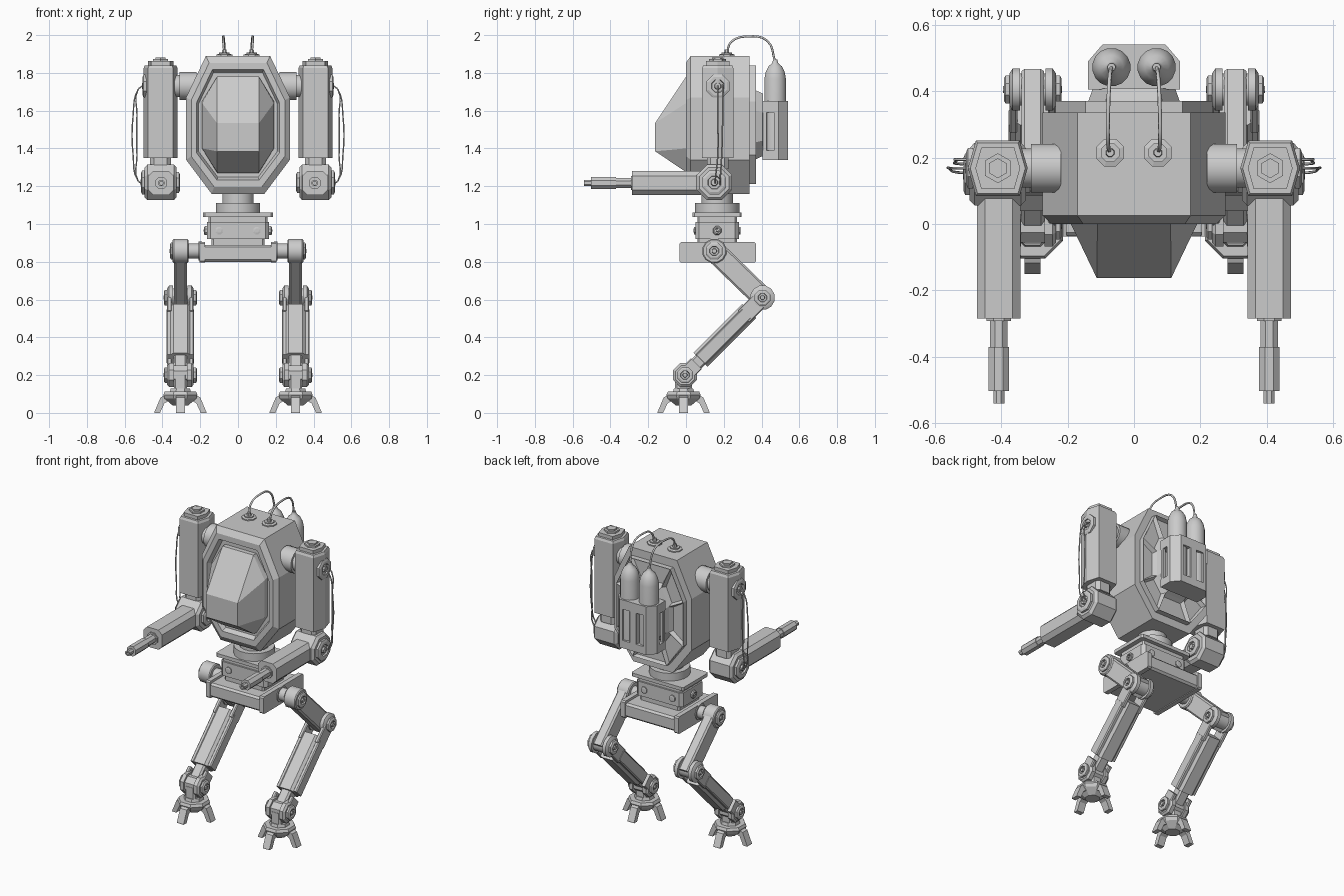
import bpy, bmesh
from math import sin, cos, pi, radians
from mathutils import Vector as V

if "Cube" in bpy.data.objects:
    bpy.data.objects.remove(bpy.data.objects["Cube"])

X, Y, Z = V((1, 0, 0)), V((0, 1, 0)), V((0, 0, 1))


def finish(name, bm, mirror=False, smooth=False):
    bmesh.ops.recalc_face_normals(bm, faces=bm.faces)
    me = bpy.data.meshes.new(name)
    bm.to_mesh(me)
    bm.free()
    if smooth:
        me.shade_smooth()
        me.set_sharp_from_angle(angle=radians(35))
    ob = bpy.data.objects.new(name, me)
    bpy.context.collection.objects.link(ob)
    if mirror:
        ob.modifiers.new("mirror", 'MIRROR')
    return ob


def ngon(n, r, turn=0.5):
    return [(r * cos(2 * pi * (i + turn) / n), r * sin(2 * pi * (i + turn) / n)) for i in range(n)]


def rect(w, h, c=0.015):
    """Chamfered rectangle, half sizes w and h."""
    return [(w, h - c), (w - c, h), (c - w, h), (-w, h - c), (-w, c - h), (c - w, -h), (w - c, -h), (w, c - h)]


def loft(origin, d, stations):
    """Skin profiles placed at distances along direction d."""
    o, d = V(origin), V(d).normalized()
    u = Y if abs(d.x) > 0.9 else X
    v = d.cross(u)
    bm = bmesh.new()
    rings = [[bm.verts.new(o + d * t + u * a + v * b) for a, b in prof] for t, prof in stations]
    for r0, r1 in zip(rings, rings[1:]):
        for i in range(len(r0)):
            j = (i + 1) % len(r0)
            bm.faces.new((r0[i], r0[j], r1[j], r1[i]))
    bm.faces.new(rings[0])
    bm.faces.new(rings[-1])
    return bm


def sweep(name, origin, d, stations, mirror=False, smooth=False):
    return finish(name, loft(origin, d, stations), mirror, smooth)


def turned(name, origin, d, steps, n=8, mirror=False):
    return sweep(name, origin, d, [(t, ngon(n, r)) for t, r in steps], mirror, n > 11)


def beam(name, p0, p1, w, h, c=0.015, mirror=True):
    d = V(p1) - V(p0)
    return sweep(name, p0, d, [(0, rect(w, h, c)), (d.length, rect(w, h, c))], mirror)


def box(name, x, y, z, c=0.01, mirror=False):
    """Box from ranges, vertical edges chamfered."""
    return beam(name, ((x[0] + x[1]) / 2, (y[0] + y[1]) / 2, z[0]), ((x[0] + x[1]) / 2, (y[0] + y[1]) / 2, z[1]),
                (x[1] - x[0]) / 2, (y[1] - y[0]) / 2, c, mirror)


def hub(name, origin, r, side=1):
    """Stepped round joint cover with a sunken centre."""
    turned(name, origin, X * side, [(0, r), (0.015, r), (0.02, r * .8), (0.02, r * .55), (0.008, r * .5),
                                   (0.008, r * .3), (0.022, r * .25)], 8, True)


def cable(name, pts, r, mirror=True):
    cu = bpy.data.curves.new(name, 'CURVE')
    cu.dimensions, cu.bevel_depth, cu.bevel_resolution, cu.resolution_u = '3D', r, 1, 4
    cu.use_fill_caps = True
    sp = cu.splines.new('BEZIER')
    sp.bezier_points.add(len(pts) - 1)
    for bp, p in zip(sp.bezier_points, pts):
        bp.co = p
        bp.handle_left_type = bp.handle_right_type = 'AUTO'
    ob = bpy.data.objects.new(name, cu)
    bpy.context.collection.objects.link(ob)
    if mirror:
        ob.modifiers.new("mirror", 'MIRROR')


# Cabin hull with a recessed front frame
half = [(.17, 1.89), (.275, 1.67), (.275, 1.34), (.14, 1.16)]
outline = half + [(-x, z) for x, z in reversed(half)]


def hull(s):
    return [(x * s, (1.525 - z) * s) for x, z in outline]


sweep("cabin_hull", (0, 0, 1.525), Y, [(.03, hull(.76)), (.0, hull(.8)), (0, hull(.9)), (.025, hull(1)), (.335, hull(1))])

# Faceted canopy
bm = bmesh.new()
pts = [(.11, .03, 1.78), (.19, .03, 1.65), (.19, .03, 1.4), (.11, .03, 1.27), (.11, 0, 1.78), (.19, 0, 1.64),
       (.19, 0, 1.40), (.11, 0, 1.275), (.112, -.1, 1.62), (.112, -.163, 1.535), (.112, -.163, 1.385)]
for x, y, z in pts:
    for s in (1, -1):
        bm.verts.new((s * x, y, z))
bmesh.ops.convex_hull(bm, input=bm.verts)
bmesh.ops.dissolve_limit(bm, angle_limit=.02, verts=bm.verts, edges=bm.edges)
finish("canopy", bm)

# Back plate with a ring of sunken panels, and the tank mount in its middle
bm = loft((0, 0, 1.525), Y, [(.33, hull(.86)), (.37, hull(.86)), (.37, hull(.5)), (.408, hull(.45))])
bmesh.ops.recalc_face_normals(bm, faces=bm.faces)
ring = [f for f in bm.faces if len(f.verts) == 4 and f.normal.y > .95]
bmesh.ops.inset_individual(bm, faces=ring, thickness=.016, depth=-.025)
finish("back_plate", bm)

# Twin tanks in a caged holder, with hoses to the roof
sweep("tank", (.068, .472, 0), Z, [(z, ngon(16, r)) for z, r in
      [(1.35, .058), (1.77, .058), (1.805, .051), (1.835, .036), (1.85, .018), (1.865, .012), (1.872, .012)]], True, True)
cage = [(.138, .405), (.138, .49), (.095, .54), (-.095, .54), (-.138, .49), (-.138, .405)]
for name, z0, z1 in (("holder_base", 1.34, 1.39), ("holder_band", 1.59, 1.65)):
    sweep(name, (0, 0, 0), Z, [(z0, cage), (z1, cage)])
sweep("holder_corner", (0, 0, 0), Z, [(z, [(.138, .465), (.138, .49), (.095, .54), (.075, .54), (.075, .525)])
                                       for z in (1.38, 1.6)], True)
box("holder_middle_post", (-.025, .025), (.41, .54), (1.38, 1.6), .004)
box("holder_rear_post", (.118, .138), (.405, .43), (1.38, 1.6), .003, True)
turned("hose_port", (.072, .215, 1.885), Z, [(0, .045), (.012, .045), (.016, .03), (.022, .03), (.022, .014), (.04, .012)], 8, True)
cable("hose", [(.072, .215, 1.9), (.078, .24, 1.965), (.078, .33, 1.993), (.074, .43, 1.97), (.068, .472, 1.86)], .006)

# Neck and waist
turned("neck", (0, .165, 1.05), Z, [(0, .12), (.06, .12), (.06, .085), (.13, .085)], 16)
box("waist_plate", (-.185, .185), (.035, .295), (1.038, 1.06))
box("waist_collar", (-.155, .155), (.06, .27), (1.0, 1.045))
box("waist_block", (-.165, .165), (.05, .28), (.92, 1.01), .02)
box("waist_foot", (-.14, .14), (.06, .27), (.88, .925))
hub("waist_bolt", (.16, .165, .965), .025)
for y, d in ((.055, -Y), (.275, Y)):
    turned("waist_stud", (.1, y, .965), d, [(0, .022), (.012, .022), (.014, .012)], 8, True)

# Pelvis
beam("pelvis", (-.185, .168, .845), (.185, .168, .845), .195, .045, .012, False)
beam("pelvis_side_plate", (.175, .168, .85), (.205, .168, .85), .202, .055, .008)

# Arms
axis_x, arm_y = .41, .168
hexa = [(.066, .083), (-.066, .083), (-.09, 0), (-.066, -.083), (.066, -.083), (.09, 0)]


def hexs(s):
    return [(a * s, b * s) for a, b in hexa]


turned("shoulder_axle", (.22, arm_y, 1.73), X, [(0, .075), (.09, .075), (.09, .06), (.125, .06)], 16, True)
sweep("upper_arm", (axis_x, arm_y, 0), Z, [(1.35, hexs(1)), (1.825, hexs(1)), (1.84, hexs(.92)), (1.84, hexs(.75)),
                                           (1.862, hexs(.75))], True)
turned("upper_arm_cap", (axis_x, arm_y, 1.86), Z, [(0, .045), (.013, .045), (.013, .03), (.022, .03)], 6, True)
hub("shoulder_hub", (.485, arm_y, 1.73), .066)
box("elbow_stem", (.355, .465), (.11, .225), (1.29, 1.36), .02, True)
turned("elbow", (.325, .15, 1.22), X, [(0, .085), (.015, .102), (.155, .102), (.17, .085)], 8, True)
hub("elbow_hub", (.493, .15, 1.22), .068)
hub("elbow_inner_hub", (.328, .15, 1.22), .06, -1)
sweep("forearm", (.407, .08, 1.217), -Y, [(0, rect(.066, .063, .025)), (.365, rect(.066, .063, .025))], True)
turned("gun_barrel", (.407, -.28, 1.217), -Y, [(0, .04), (.012, .04), (.012, .029), (.09, .029), (.09, .034), (.222, .034),
       (.222, .018), (.26, .018), (.26, .01), (.235, .01)], 8, True)
for dy, out in ((0, .555), (.026, .535)):
    cable("arm_cable", [(.5, arm_y + dy, 1.735), (.53, arm_y + dy, 1.71), (out, arm_y + dy, 1.58), (out, arm_y + dy * .8, 1.36),
                        (.53, .155 + dy, 1.23), (.5, .155 + dy, 1.21)], .004)

# Legs
leg_x = .305
hip, knee, ankle = V((leg_x, .15, .857)), V((leg_x, .405, .61)), V((leg_x, -.005, .2))
turned("hip_axle", (.19, .15, .857), X, [(0, .05), (.02, .05), (.02, .04), (.08, .04)], 16, True)
turned("hip_joint", (.262, .15, .857), X, [(0, .06), (.006, .066), (.078, .066), (.084, .06)], 12, True)
hub("hip_hub", (.34, .15, .857), .048)
thigh = (knee - hip).normalized()
beam("thigh", hip, knee + thigh * .03, .034, .058, .01)
turned("knee_joint", (.235, knee.y, knee.z), X, [(0, .05), (.01, .066), (.032, .066), (.032, .05), (.108, .05),
                                               (.108, .066), (.13, .066), (.14, .05)], 12, True)
shin = (ankle - knee).normalized()
for x, s in ((.23, -1), (.38, 1)):
    hub("knee_hub", (x - s * .008, knee.y, knee.z), .045, s)
    off = X * (x - s * .017 - leg_x)
    beam("knee_yoke", knee + off, knee + off + shin * .14, .012, .045, .005)
    beam("shin_rail", knee + off + shin * .12, knee + off + shin * .46, .015, .036, .006)
    beam("ankle_yoke", ankle + off - shin * .085, ankle + off + shin * .02, .012, .04, .005)
    hub("ankle_hub", (x - s * .008, ankle.y, ankle.z), .045, s)
beam("shin", knee + shin * .1, knee + shin * .465, .052, .052, .015)
beam("shin_rod", knee + shin * .45, ankle, .035, .036, .01)
turned("ankle_joint", (.235, ankle.y, ankle.z), X, [(0, .055), (.01, .068), (.035, .068), (.035, .055), (.105, .055),
                                                  (.105, .068), (.13, .068), (.14, .055)], 8, True)
foot_y = -.013
box("ankle_block", (.27, .34), (foot_y - .045, foot_y + .045), (.11, .2), .01, True)
turned("foot_base", (leg_x, foot_y, .04), Z, [(0, .045), (.035, .09), (.055, .098), (.072, .09), (.072, .06), (.09, .055)], 8, True)

# Four bent toes on each foot
side = [(.065, .1), (.105, .082), (.137, .006), (.137, 0), (.108, 0), (.085, .05), (.06, .065)]
for k in range(4):
    d = V((cos(k * pi / 2), sin(k * pi / 2), 0))
    w = V((-d.y, d.x, 0))
    bm = bmesh.new()
    a, b = [[bm.verts.new(V((leg_x, foot_y, 0)) + d * r + Z * z + w * s) for r, z in side] for s in (-.024, .024)]
    for i in range(len(side)):
        bm.faces.new((a[i - 1], a[i], b[i], b[i - 1]))
    bm.faces.new(a)
    bm.faces.new(b)
    finish("toe", bm, True)
